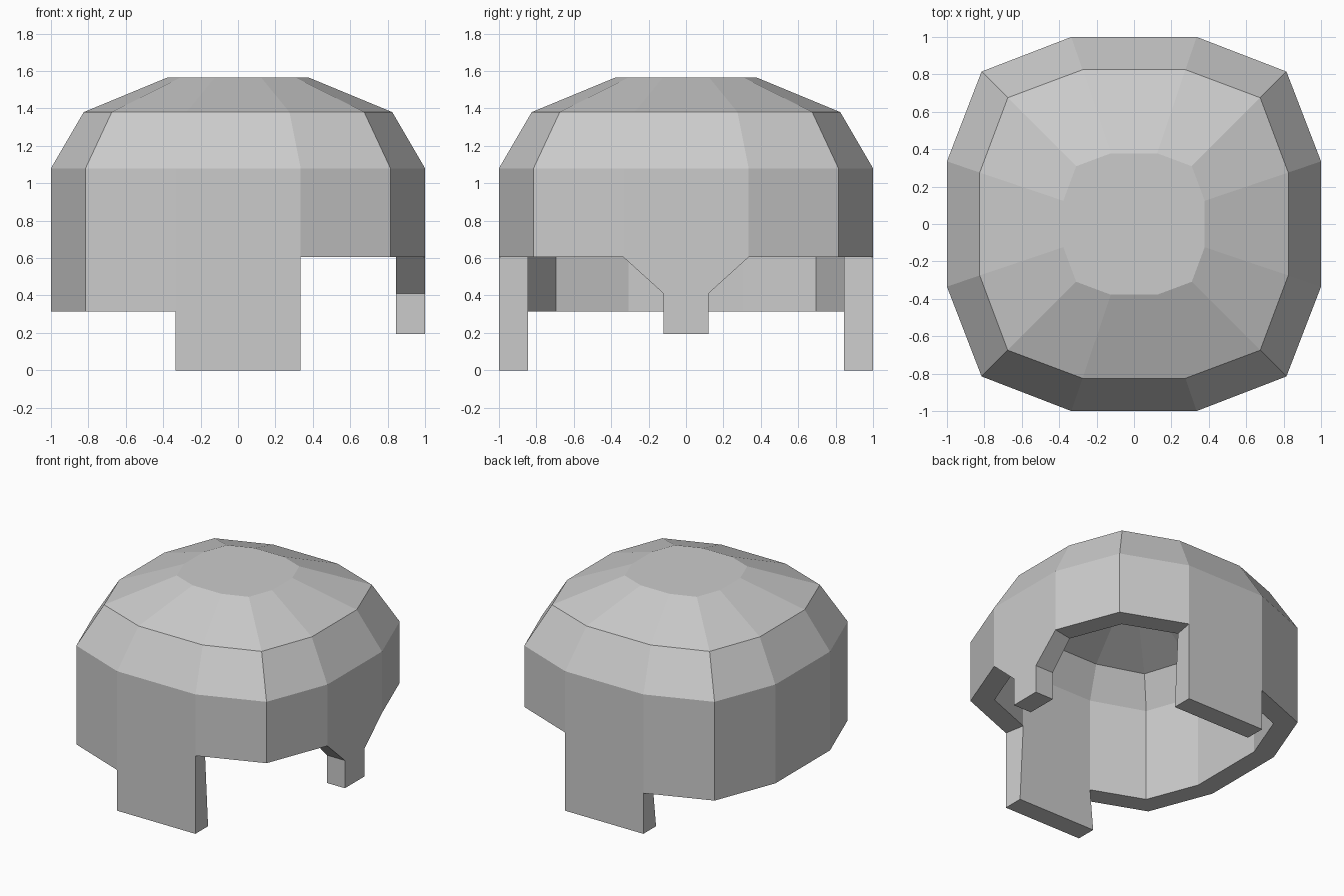
import bpy, bmesh
from mathutils import Matrix, Vector

if "Cube" in bpy.data.objects:
    bpy.data.objects.remove(bpy.data.objects["Cube"])

# Twelve-sided plan: three corners of one side, turned four times
def ring(side, near, corner, z):
    pts = []
    for k in range(4):
        turn = Matrix.Rotation(k * 1.5707963, 3, 'Z')
        pts += [turn @ Vector((x, y, z)) for x, y in
                ((side, -near), (side, near), (corner, corner))]
    return pts

bm = bmesh.new()

def face(points):
    bm.faces.new([bm.verts.new(p) for p in points])

def at(p, z):
    return Vector((p.x, p.y, z))

# Dome: three rings and a flat cap
rings = [ring(1, .335, .815, 1.08), ring(.825, .275, .675, 1.38),
         ring(.378, .124, .309, 1.565)]
for lo, hi in zip(rings, rings[1:]):
    for i in range(12):
        j = (i + 1) % 12
        face([lo[i], lo[j], hi[j], hi[i]])
face(rings[-1])

# Walls: high on the right, low on the left, long flaps front and back
HIGH, LOW = .605, .315
for i in range(12):
    a, b = rings[0][i], rings[0][(i + 1) % 12]
    if i == 0:      # right side with its tapered tab
        lower = [Vector((1, y, z)) for y, z in
                 ((-.335, HIGH), (-.12, .41), (-.12, .195),
                  (.12, .195), (.12, .41), (.335, HIGH))]
    elif i == 3:    # back flap
        lower = [at(a, HIGH), at(a, 0), at(b, 0), at(b, LOW)]
    elif i == 9:    # front flap
        lower = [at(a, LOW), at(a, 0), at(b, 0), at(b, HIGH)]
    else:
        z = LOW if 3 < i < 9 else HIGH
        lower = [at(a, z), at(b, z)]
    face(lower + [b, a])
bmesh.ops.remove_doubles(bm, verts=bm.verts, dist=.001)

mesh = bpy.data.meshes.new("helmet_shell")
bm.to_mesh(mesh)
bm.free()
shell = bpy.data.objects.new("helmet_shell", mesh)
bpy.context.collection.objects.link(shell)

# Shell thickness, inward
solid = shell.modifiers.new("thickness", 'SOLIDIFY')
solid.thickness = .155
solid.offset = -1
solid.use_even_offset = True
solid.use_quality_normals = True
